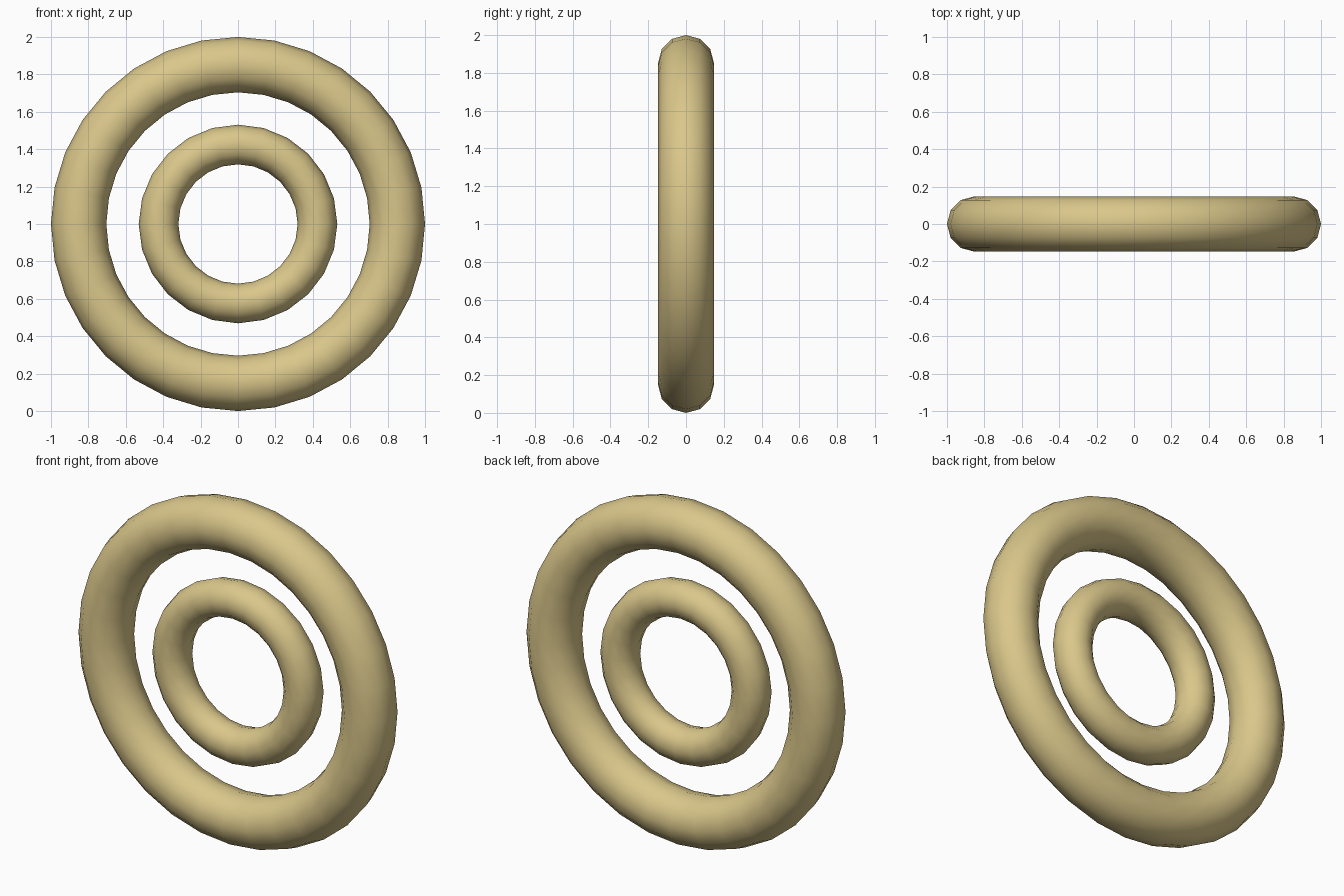
import bpy
import math

if "Cube" in bpy.data.objects:
    bpy.data.objects.remove(bpy.data.objects["Cube"])

sand = bpy.data.materials.new("pale_sand")
sand.diffuse_color = (0.70, 0.57, 0.255, 1.0)
sand.use_nodes = True
sand.node_tree.nodes["Principled BSDF"].inputs["Base Color"].default_value = sand.diffuse_color


def ring(name, major, minor, major_segments, minor_segments):
    """Upright smooth ring facing the front, centred at z = 1."""
    bpy.ops.mesh.primitive_torus_add(
        major_radius=major, minor_radius=minor,
        major_segments=major_segments, minor_segments=minor_segments,
        location=(0, 0, 1), rotation=(math.radians(90), 0, 0))
    obj = bpy.context.object
    obj.name = name
    obj.data.materials.append(sand)
    bpy.ops.object.shade_smooth()
    return obj


# Large outer ring and the smaller concentric one
ring("outer_ring", 0.852, 0.148, 32, 12)
ring("inner_ring", 0.425, 0.106, 24, 12)
